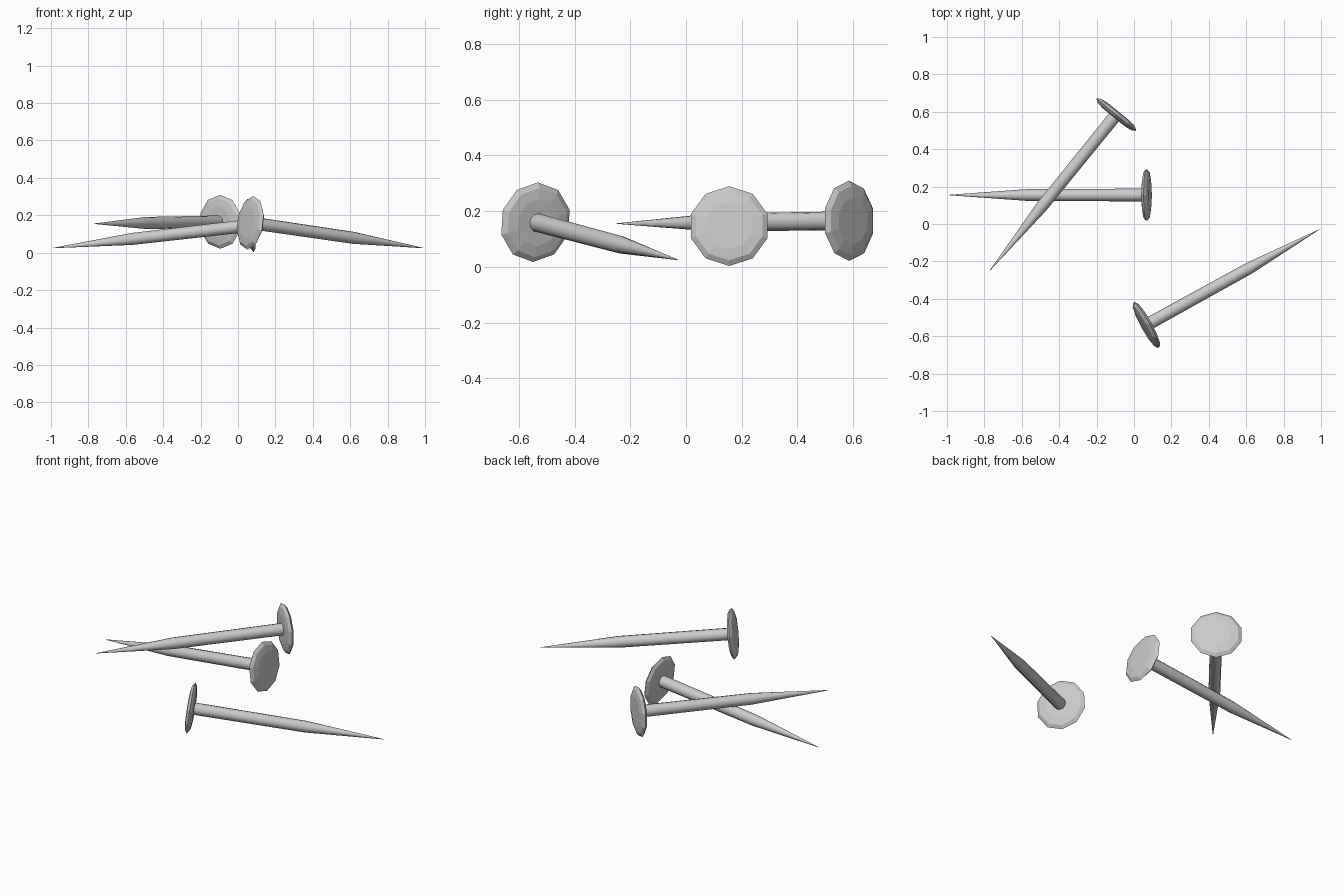
import bpy, bmesh, math
from mathutils import Vector, Matrix

if "Cube" in bpy.data.objects:
    bpy.data.objects.remove(bpy.data.objects["Cube"])


def lathe(name, profile, sides, matrix, smooth):
    """Revolve (radius, z) rings around local z, capping or pointing the ends."""
    bm = bmesh.new()
    rings = []
    for r, z in profile:
        rings.append([bm.verts.new((r * math.cos(a), r * math.sin(a), z))
                      for a in (2 * math.pi * i / sides for i in range(sides))])
    for low, high in zip(rings, rings[1:]):
        for i in range(sides):
            j = (i + 1) % sides
            bm.faces.new((low[i], low[j], high[j], high[i]))
    bm.faces.new(rings[0][::-1])
    bm.faces.new(rings[-1])
    bmesh.ops.recalc_face_normals(bm, faces=bm.faces)
    for f in bm.faces:
        f.smooth = smooth and len(f.verts) == 4
    me = bpy.data.meshes.new(name)
    bm.to_mesh(me)
    bm.free()
    ob = bpy.data.objects.new(name, me)
    ob.matrix_world = matrix
    bpy.context.collection.objects.link(ob)
    return ob


def nail(number, head, tip):
    head, tip = Vector(head), Vector(tip)
    axis = tip - head
    length = axis.length
    z = axis.normalized()
    y = Vector((0, 0, 1)).cross(z).normalized()
    x = y.cross(z)                      # lies in the vertical plane of the nail
    m = Matrix((x, y, z)).transposed().to_4x4()
    m.translation = head
    # flattened lens-shaped head with a thin rim
    lathe(f"nail_head_{number}",
          [(0.085, -0.019), (0.125, -0.013), (0.144, 0), (0.125, 0.013), (0.085, 0.019)],
          10, m, False)
    # straight shank with a long tapered point
    lathe(f"nail_shank_{number}",
          [(0.034, 0), (0.032, 0.635), (0.001, length)], 12, m, True)


nail(1, (0.067, 0.155, 0.146), (-0.99, 0.155, 0.025))
nail(2, (-0.095, 0.585, 0.165), (-0.77, -0.248, 0.155))
nail(3, (0.066, -0.54, 0.160), (0.99, -0.03, 0.025))
